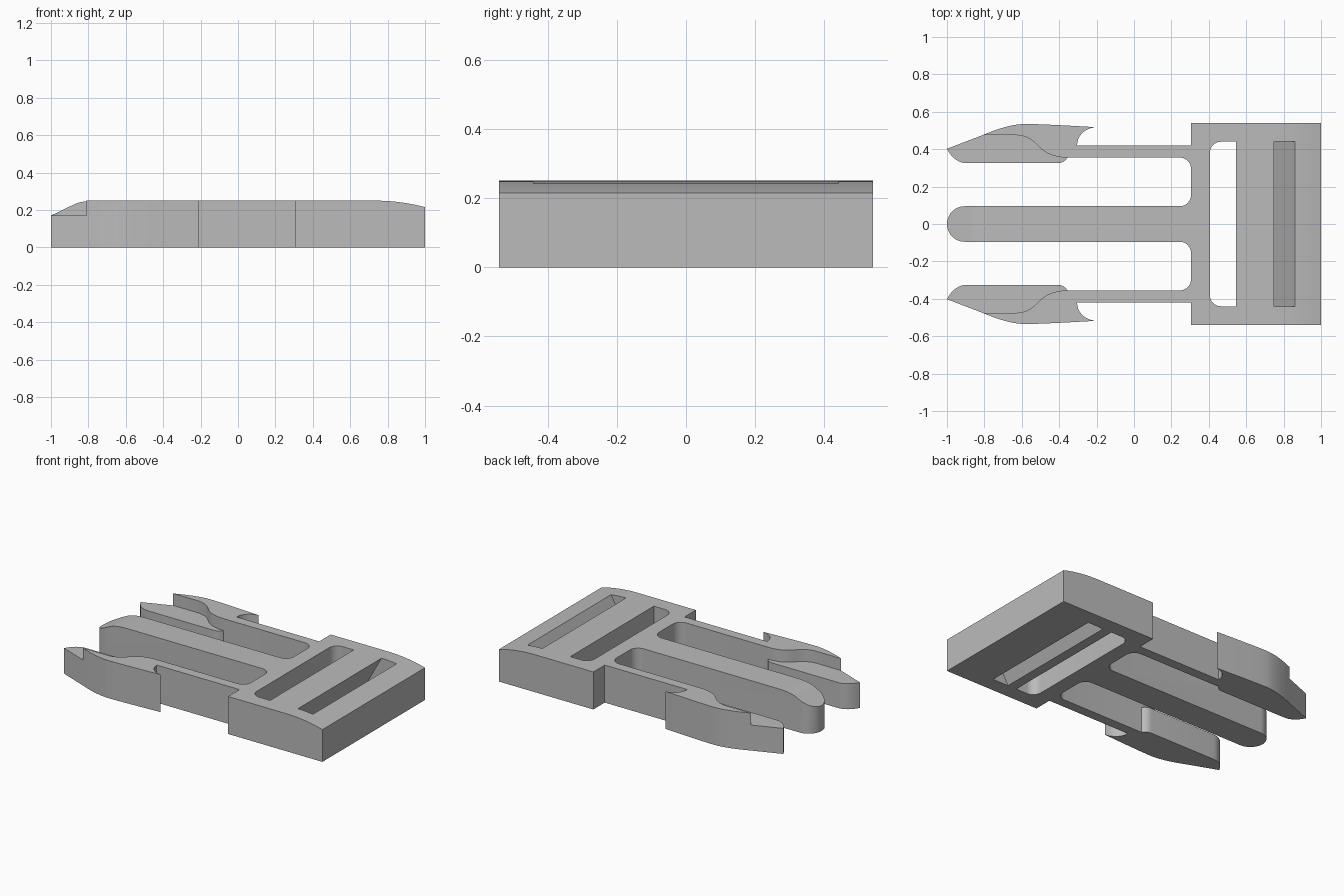
import bpy, bmesh, math
from mathutils import Vector

if "Cube" in bpy.data.objects:
    bpy.data.objects.remove(bpy.data.objects["Cube"], do_unlink=True)

H = 0.25        # full thickness
STEP = 0.17     # lower level of the hook heads
ROOT = 0.305    # where prongs meet the frame

grey = bpy.data.materials.new("grey plastic")
grey.use_nodes = True
grey.diffuse_color = (0.5, 0.5, 0.5, 1)
grey.node_tree.nodes["Principled BSDF"].inputs["Base Color"].default_value = grey.diffuse_color


def curve(a, b, c, n=8):
    """Points of a quadratic curve from a to c, pulled towards b."""
    a, b, c = Vector(a), Vector(b), Vector(c)
    return [tuple(a * (1 - t) ** 2 + b * 2 * t * (1 - t) + c * t * t)
            for t in (i / n for i in range(n + 1))]


def arc(cx, cy, r, start, end, n=8):
    angles = [math.radians(start + (end - start) * i / n) for i in range(n + 1)]
    return [(cx + r * math.cos(a), cy + r * math.sin(a)) for a in angles]


def prism(name, outline, low, high, axis="z"):
    """Extrude an outline: xy outlines along z, xz outlines along y."""
    bm = bmesh.new()
    place = (lambda p: (p[0], p[1], low)) if axis == "z" else (lambda p: (p[0], low, p[1]))
    push = (0, 0, high - low) if axis == "z" else (0, high - low, 0)
    face = bm.faces.new([bm.verts.new(place(p)) for p in outline])
    out = bmesh.ops.extrude_face_region(bm, geom=[face])
    bmesh.ops.translate(bm, vec=push, verts=[v for v in out["geom"] if isinstance(v, bmesh.types.BMVert)])
    bmesh.ops.remove_doubles(bm, verts=bm.verts, dist=0.0005)
    bmesh.ops.recalc_face_normals(bm, faces=bm.faces)
    mesh = bpy.data.meshes.new(name)
    bm.to_mesh(mesh)
    bm.free()
    mesh.materials.append(grey)
    obj = bpy.data.objects.new(name, mesh)
    bpy.context.scene.collection.objects.link(obj)
    return obj


def combine(obj, tool, operation):
    """Apply a boolean and remove the tool."""
    mod = obj.modifiers.new("cut", "BOOLEAN")
    mod.operation, mod.object, mod.solver = operation, tool, "EXACT"
    bpy.context.view_layer.update()
    mesh = bpy.data.meshes.new_from_object(obj.evaluated_get(bpy.context.evaluated_depsgraph_get()))
    obj.modifiers.clear()
    obj.data = mesh
    bpy.data.objects.remove(tool, do_unlink=True)


def mirrored(points):
    return [(x, -y) for x, y in points]


parts = []

# Strap frame with its sloping rear edge
frame = prism("strap_frame", [(ROOT, 0), (1, 0)] + curve((1, 0.215), (0.87, H), (0.73, H)) + [(ROOT, H)],
              -0.54, 0.54, "y")
# Front strap slot, rounded on the prong side
slot = [(0.545, -0.44), (0.545, 0.44)] + arc(0.465, 0.38, 0.06, 90, 180) + arc(0.465, -0.38, 0.06, 180, 270)
combine(frame, prism("slot_cutter", slot, -0.1, 0.4), "DIFFERENCE")
# Slanted rear strap slot
lean = 0.14 / H
slanted = [(x + lean * z, z) for x, z in ((0.61, -0.1), (0.725, -0.1), (0.725, 0.35), (0.61, 0.35))]
combine(frame, prism("slant_cutter", slanted, -0.44, 0.44, "y"), "DIFFERENCE")
parts.append(frame)

# Centre prong: round nose, flared root, sloped tip
fillet = arc(0.245, 0.155, 0.06, -90, 0)
prong = prism("centre_prong", fillet[::-1] + arc(-0.905, 0, 0.095, 90, 270, 20) + mirrored(fillet), 0, H)
side = [(-1.05, -0.1), (0.4, -0.1), (0.4, 0.4), (-0.74, 0.4)]
side += curve((-0.74, H), (-0.84, H), (-0.88, 0.228)) + [(-1, STEP), (-1.05, 0.145)]
combine(prong, prism("tip_profile", side, -0.3, 0.3, "y"), "INTERSECT")
parts.append(prong)

# Outline pieces shared by both hooks
outer = curve((-0.81, 0.475), (-0.67, 0.535), (-0.58, 0.535)) + curve((-0.58, 0.535), (-0.5, 0.535), (-0.21, 0.518))
barb = curve((-0.21, 0.518), (-0.3, 0.5), (-ROOT, 0.42))
neck = [(-ROOT, 0.355), (-0.355, 0.355)]
heel = curve((-0.355, 0.355), (-0.375, 0.325), (-0.41, 0.325))
nose = curve((-0.89, 0.325), (-0.96, 0.325), (-1, 0.402))
s_curve = curve((-0.355, 0.355), (-0.45, 0.355), (-0.505, 0.41)) + curve((-0.505, 0.41), (-0.56, 0.475), (-0.63, 0.475))
head = outer + barb[1:] + neck + heel[1:] + nose
ridge = outer + barb[1:] + neck + s_curve[1:]
arm = [(-ROOT, 0.42), (ROOT, 0.42)] + arc(0.245, 0.295, 0.06, 0, 90) + [(-ROOT, 0.355)]

# Flexible arms with barbed heads and raised outer ridges
for label, flip in (("left", lambda p: p), ("right", mirrored)):
    parts.append(prism(label + "_arm", flip(arm), 0, H))
    parts.append(prism(label + "_hook_head", flip(head), 0, STEP))
    parts.append(prism(label + "_hook_ridge", flip(ridge), STEP, H))

# Smooth the curved walls, keep edges sharp
bpy.ops.object.select_all(action="DESELECT")
for obj in parts:
    obj.select_set(True)
bpy.context.view_layer.objects.active = frame
bpy.ops.object.shade_smooth_by_angle(angle=math.radians(30))
